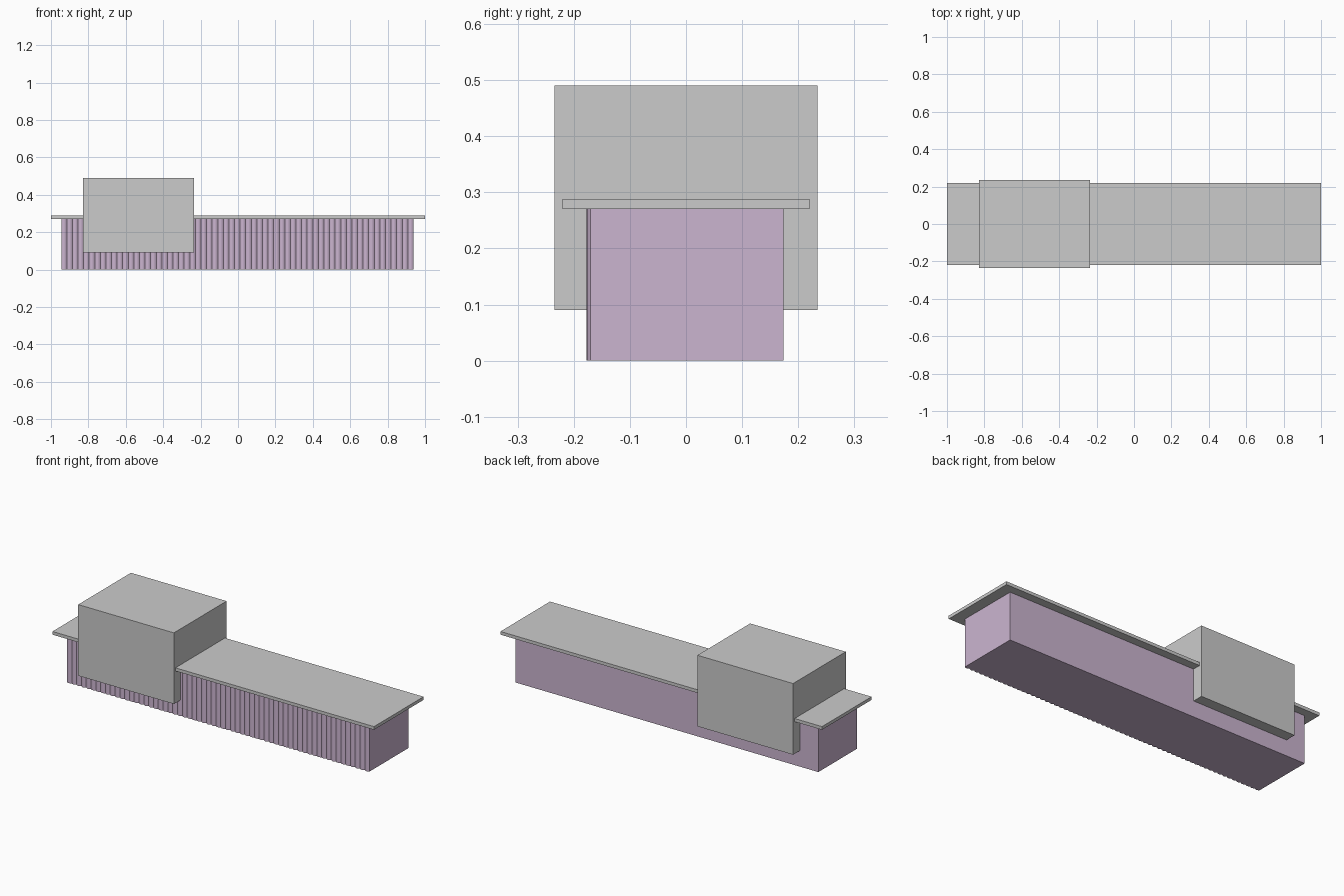
import bpy, bmesh, math

if "Cube" in bpy.data.objects:
    bpy.data.objects.remove(bpy.data.objects["Cube"])


def material(name, rgb):
    m = bpy.data.materials.new(name)
    m.diffuse_color = (*rgb, 1)
    m.use_nodes = True
    m.node_tree.nodes["Principled BSDF"].inputs["Base Color"].default_value = m.diffuse_color
    return m


grey = material("light grey", (0.60, 0.60, 0.60))
mauve = material("pale mauve", (0.60, 0.46, 0.63))


def finish(name, bm, mat):
    bmesh.ops.recalc_face_normals(bm, faces=bm.faces)
    mesh = bpy.data.meshes.new(name)
    bm.to_mesh(mesh)
    bm.free()
    mesh.materials.append(mat)
    obj = bpy.data.objects.new(name, mesh)
    bpy.context.collection.objects.link(obj)
    return obj


def box(name, lo, hi, mat):
    bm = bmesh.new()
    bmesh.ops.create_cube(bm, size=1)
    for v in bm.verts:
        v.co = [(a + b) / 2 + c * (b - a) for a, b, c in zip(lo, hi, v.co)]
    return finish(name, bm, mat)


# Counter body: outline with scalloped front, extruded upward
X0, X1, BACK, VALLEY, DEPTH, HEIGHT = -0.945, 0.938, 0.174, -0.170, 0.007, 0.27
RIBS, STEPS = 63, 6
outline = [(X1, BACK), (X0, BACK)]
for i in range(RIBS * STEPS + 1):
    t = i / STEPS
    bulge = DEPTH * abs(math.sin(math.pi * t))
    outline.append((X0 + (X1 - X0) * t / RIBS, VALLEY - bulge))
bm = bmesh.new()
base = bm.faces.new([bm.verts.new((x, y, 0)) for x, y in outline])
top = bmesh.ops.extrude_face_region(bm, geom=[base])
bmesh.ops.translate(bm, vec=(0, 0, HEIGHT),
                    verts=[g for g in top["geom"] if isinstance(g, bmesh.types.BMVert)])
body = finish("ribbed_counter_body", bm, mauve)
bpy.context.view_layer.objects.active = body
body.select_set(True)
bpy.ops.object.shade_smooth_by_angle(angle=math.radians(35))

# Counter top slab, running either side of the display block
box("counter_top_left", (-1, -0.22, 0.27), (-0.83, 0.22, 0.288), grey)
box("counter_top_right", (-0.235, -0.22, 0.27), (1, 0.22, 0.288), grey)

# Large block straddling the counter
box("display_block", (-0.83, -0.234, 0.09), (-0.235, 0.234, 0.49), grey)
